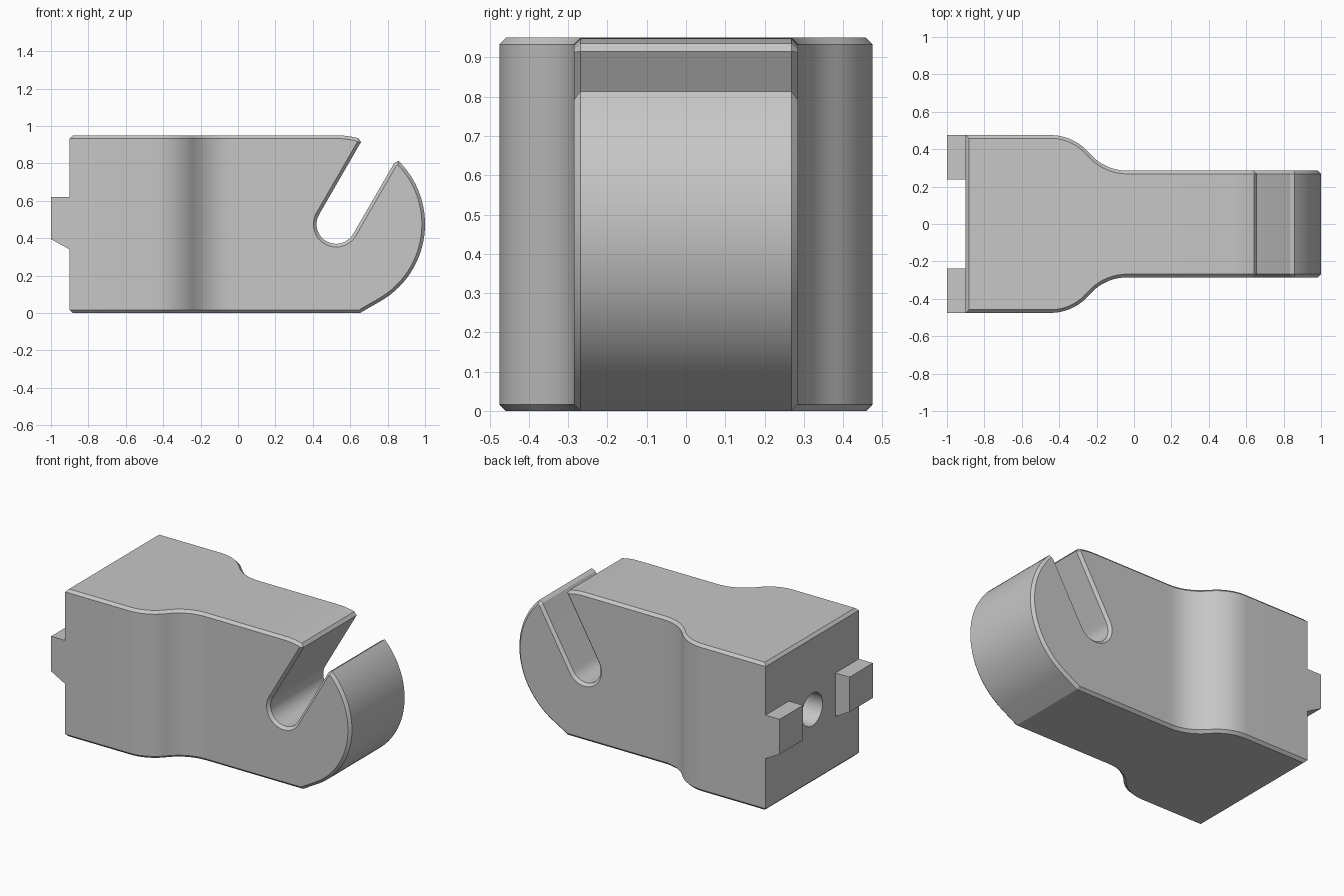
import bpy, bmesh
from math import sin, cos, radians
from mathutils import Vector, Matrix

cube = bpy.data.objects.get("Cube")
if cube:
    bpy.data.objects.remove(cube)

H = 0.95          # height and wide end width
WIDE, NARROW = H / 2, 0.285
BACK = -0.9
C = 0.017         # chamfer size
MID = H / 2
CX = 0.525        # hook centre
SLOT = 0.105      # slot radius

grey = bpy.data.materials.new("grey")
grey.use_nodes = True
colour = (0.57, 0.57, 0.57, 1)
grey.diffuse_color = colour
grey.node_tree.nodes["Principled BSDF"].inputs["Base Color"].default_value = colour


def arc(cx, cy, r, a0, a1, n):
    steps = [radians(a0 + (a1 - a0) * i / n) for i in range(n + 1)]
    return [Vector((cx + r * cos(a), cy + r * sin(a))) for a in steps]


def is_seam(a, b):
    return abs(a.x) < 1e-5 and abs(b.x) < 1e-5


def inset(loop, d):
    """Mitred inset of a counter-clockwise loop; the seam edge at x = 0 stays."""
    result = []
    for i, p in enumerate(loop):
        a, b = loop[i - 1], loop[(i + 1) % len(loop)]
        lines = []
        for s, e in ((a, p), (p, b)):
            t = (e - s).normalized()
            lines.append((Vector((-t.y, t.x)), 0 if is_seam(s, e) else d))
        (n1, d1), (n2, d2) = lines
        det = n1.x * n2.y - n1.y * n2.x
        if abs(det) < 1e-4:
            result.append(p + n1 * d1)
        else:
            result.append(p + Vector((d1 * n2.y - d2 * n1.y, n1.x * d2 - n2.x * d1)) / det)
    return result


def chamfered_prism(bm, loop, low, high, place):
    """Extrude a loop with chamfered ends, leaving the seam open."""
    small = inset(loop, C)
    levels = [(small, low), (loop, low + C), (loop, high - C), (small, high)]
    rings = [[bm.verts.new(place(p, h)) for p in pts] for pts, h in levels]
    bm.faces.new(rings[0][::-1])
    bm.faces.new(rings[-1])
    n = len(loop)
    for r0, r1 in zip(rings, rings[1:]):
        for i in range(n):
            j = (i + 1) % n
            if not is_seam(loop[i], loop[j]):
                bm.faces.new((r0[i], r0[j], r1[j], r1[i]))


def make_object(name, bm):
    bmesh.ops.recalc_face_normals(bm, faces=bm.faces)
    mesh = bpy.data.meshes.new(name)
    bm.to_mesh(mesh)
    bm.free()
    mesh.materials.append(grey)
    obj = bpy.data.objects.new(name, mesh)
    bpy.context.collection.objects.link(obj)
    return obj


# Plan of the wide end, narrowing through an S curve
R, A = 0.268, 50
side = [Vector((BACK, -WIDE))]
side += arc(-0.445, -WIDE + R, R, -90, -90 + A, 12)
side += arc(-0.035, -NARROW - R, R, 90 + A, 90, 12)[1:]
side.append(Vector((0, -NARROW)))
plan = side + [Vector((p.x, -p.y)) for p in reversed(side)]

# Side profile of the hook with its slanted slot
hook = [Vector((0, 0)), Vector((0.652, 0))]
hook += arc(CX, MID, MID, -60, 45.5, 28)
hook.append(Vector((0.834, 0.80)))
hook += arc(CX, MID, SLOT, -30, -210, 24)
hook.append(Vector((0.658, 0.915)))
hook += arc(CX, MID, MID, 75.7, 90, 5)
hook.append(Vector((0, H)))

bm = bmesh.new()
chamfered_prism(bm, plan, 0, H, lambda p, h: (p.x, p.y, h))
chamfered_prism(bm, hook, -NARROW, NARROW, lambda p, h: (p.x, h, p.y))
bmesh.ops.remove_doubles(bm, verts=bm.verts, dist=0.0005)
body = make_object("hook_body", bm)

# Blind round hole in the back end
bm = bmesh.new()
bmesh.ops.create_cone(bm, cap_ends=True, segments=40, radius1=0.105, radius2=0.105, depth=1,
                      matrix=Matrix.Translation((BACK, 0, MID)) @ Matrix.Rotation(radians(90), 4, "Y"))
cutter = make_object("hole_cutter", bm)
cutter.hide_render = True
cut = body.modifiers.new("hole", "BOOLEAN")
cut.operation = "DIFFERENCE"
cut.solver = "EXACT"
cut.object = cutter
bpy.context.view_layer.objects.active = body
bpy.ops.object.modifier_apply(modifier=cut.name)
bpy.data.objects.remove(cutter)

# Two locating lugs with slanted undersides
lug = [(-1, 0.395), (BACK, 0.34), (BACK, 0.62), (-1, 0.62)]
for name, y0, y1 in (("left_lug", 0.237, WIDE), ("right_lug", -WIDE, -0.237)):
    bm = bmesh.new()
    face = bm.faces.new([bm.verts.new((x, y0, z)) for x, z in lug])
    ext = bmesh.ops.extrude_face_region(bm, geom=[face])
    moved = [v for v in ext["geom"] if isinstance(v, bmesh.types.BMVert)]
    bmesh.ops.translate(bm, verts=moved, vec=(0, y1 - y0, 0))
    make_object(name, bm)

# Smooth curved walls, keep chamfers crisp
bpy.ops.object.select_all(action="DESELECT")
body.select_set(True)
bpy.context.view_layer.objects.active = body
bpy.ops.object.shade_smooth_by_angle(angle=radians(20))
